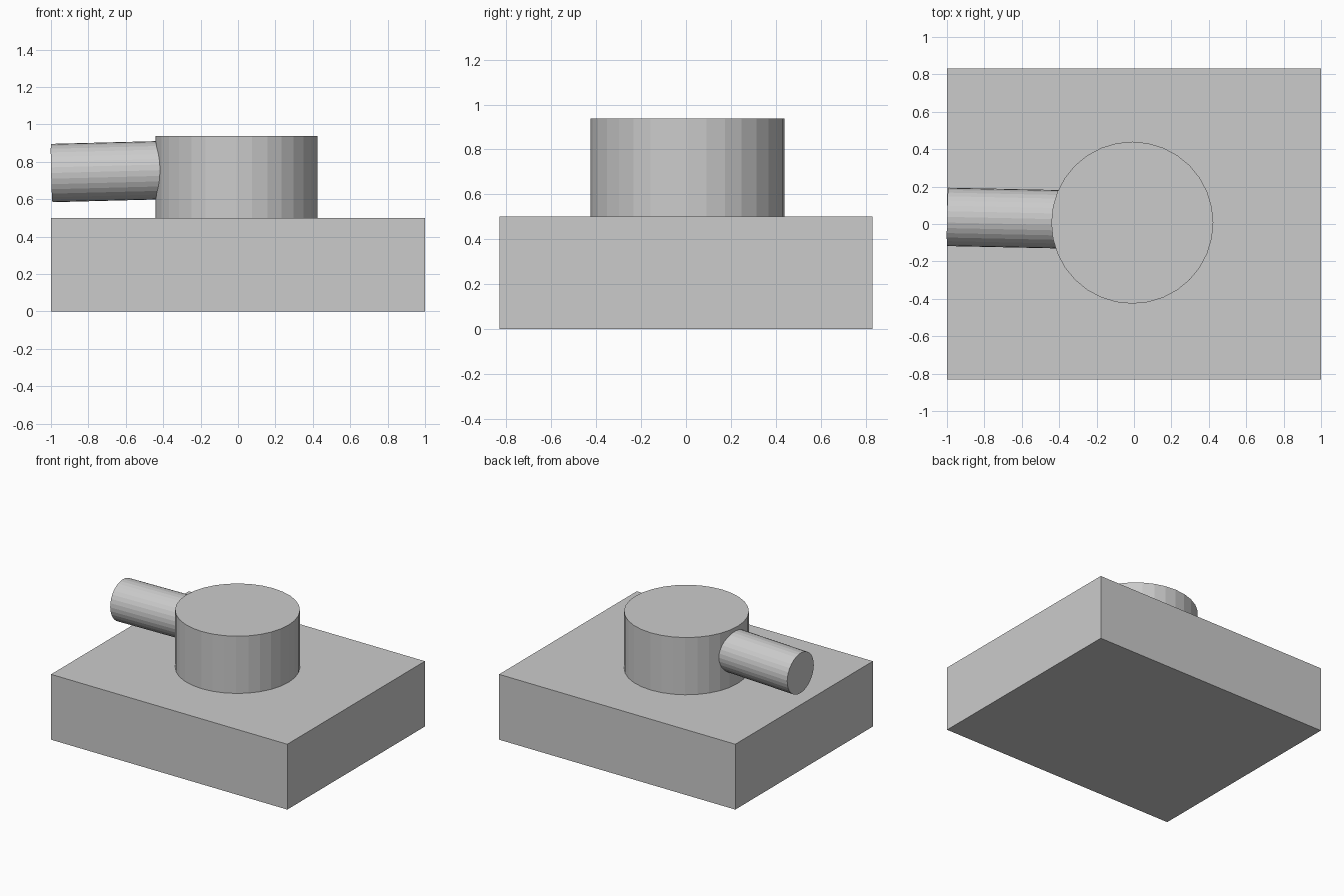
import bpy
from mathutils import Vector

if "Cube" in bpy.data.objects:
    bpy.data.objects.remove(bpy.data.objects["Cube"])


def rod(name, start, end, radius, sides=32):
    """Capped cylinder running between two points."""
    a, b = Vector(start), Vector(end)
    d = b - a
    bpy.ops.mesh.primitive_cylinder_add(
        vertices=sides, radius=radius, depth=d.length, location=(a + b) / 2,
        rotation=d.to_track_quat('Z', 'Y').to_euler())
    bpy.context.object.name = name


# Rectangular base block
bpy.ops.mesh.primitive_cube_add(size=1, location=(0, 0, 0.25))
base = bpy.context.object
base.name = "base_block"
base.scale = (2.0, 1.664, 0.5)
bpy.ops.object.transform_apply(location=False, rotation=False, scale=True)

# Round turret standing on the base
rod("turret", (-0.009, 0.007, 0.5), (-0.009, 0.007, 0.938), 0.433)

# Slightly tilted barrel, its inner end buried in the turret
rod("barrel", (-0.15, 0.02, 0.762), (-0.996, 0.038, 0.74), 0.156)
